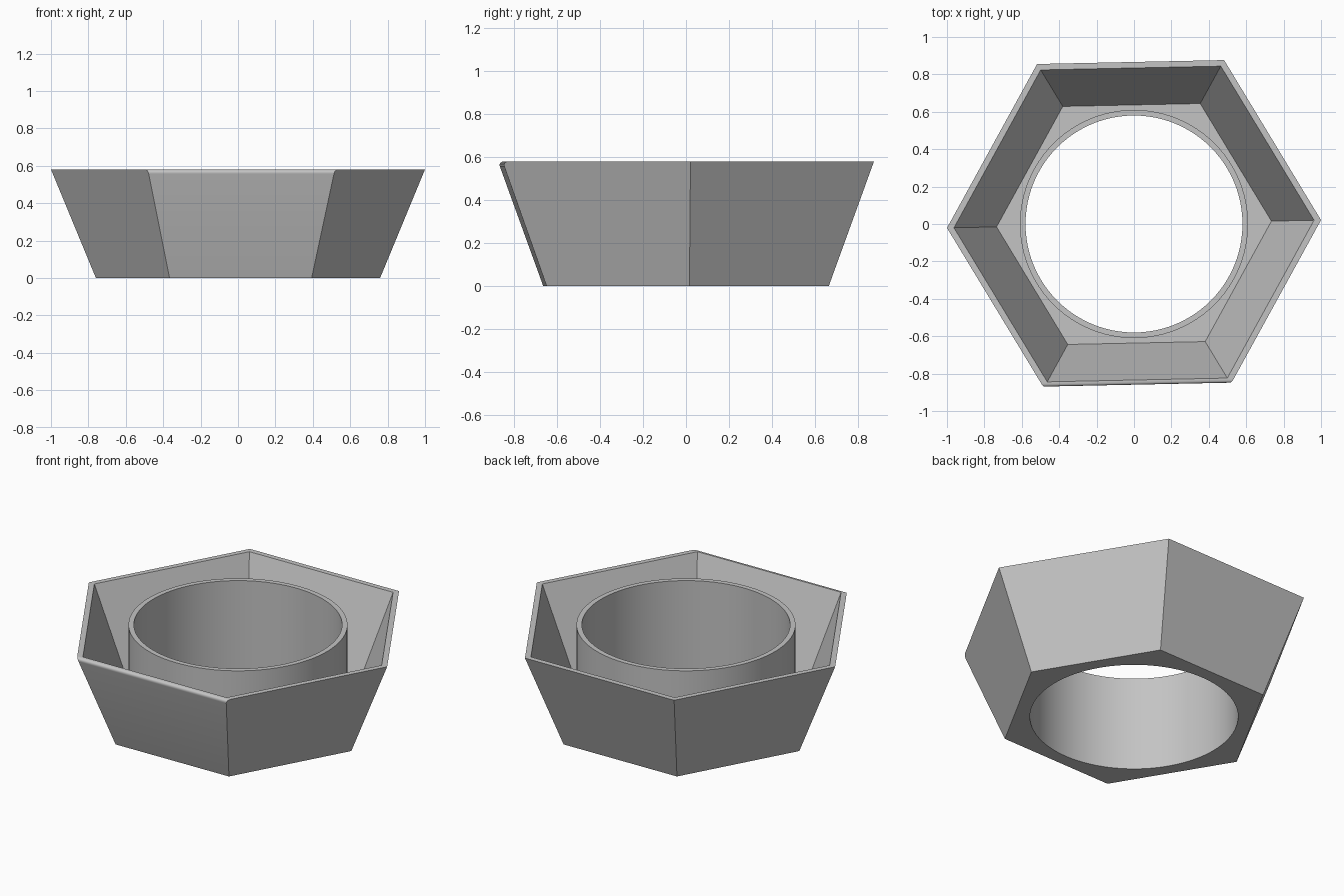
import bpy, bmesh, math

default = bpy.data.objects.get("Cube")
if default:
    bpy.data.objects.remove(default, do_unlink=True)

HEIGHT = 0.58
FLOOR = 0.03
TURN = math.radians(1.2)
OUTER_BASE, OUTER_RIM = 0.76, 1.0
INNER_BASE, INNER_RIM = 0.735, 0.963
TUBE_OUTER, TUBE_INNER = 0.61, 0.58

grey = bpy.data.materials.new("plain grey")
grey.use_nodes = True
colour = (0.55, 0.55, 0.55, 1)
grey.diffuse_color = colour
grey.node_tree.nodes["Principled BSDF"].inputs["Base Color"].default_value = colour


def frustum(name, sides, r_low, r_high, z_low, z_high, turn=0.0, round_front=0.0):
    """Closed solid with regular ends; optionally rounds its front top edge."""
    bm = bmesh.new()
    rings = []
    for r, z in ((r_low, z_low), (r_high, z_high)):
        angles = [turn + math.tau * i / sides for i in range(sides)]
        rings.append([bm.verts.new((r * math.cos(a), r * math.sin(a), z)) for a in angles])
    low, high = rings
    bm.faces.new(low[::-1])
    bm.faces.new(high)
    for i in range(sides):
        j = (i + 1) % sides
        bm.faces.new((low[i], low[j], high[j], high[i]))
    if round_front:
        top_edges = [e for e in bm.edges if all(v in high for v in e.verts)]
        front = min(top_edges, key=lambda e: sum(v.co.y for v in e.verts))
        bmesh.ops.bevel(bm, geom=[front], offset=round_front, offset_type='OFFSET',
                        segments=6, profile=0.5, affect='EDGES')
    bmesh.ops.recalc_face_normals(bm, faces=bm.faces)
    mesh = bpy.data.meshes.new(name)
    bm.to_mesh(mesh)
    bm.free()
    mesh.materials.append(grey)
    obj = bpy.data.objects.new(name, mesh)
    bpy.context.collection.objects.link(obj)
    return obj


def combine(target, tool, operation):
    """Apply a boolean and discard the tool."""
    mod = target.modifiers.new(tool.name, 'BOOLEAN')
    mod.object, mod.operation, mod.solver = tool, operation, 'EXACT'
    bpy.context.view_layer.objects.active = target
    bpy.ops.object.modifier_apply(modifier=mod.name)
    bpy.data.objects.remove(tool, do_unlink=True)


# Flared six-sided bowl with one rounded rim edge
bowl = frustum("hexagonal_bowl", 6, OUTER_BASE, OUTER_RIM, 0, HEIGHT, TURN, round_front=0.025)

# Hollow inside, continued past the rim at the same slope
slope = (INNER_RIM - INNER_BASE) / (HEIGHT - FLOOR)
cavity = frustum("cavity", 6, INNER_BASE, INNER_RIM + slope * 0.1, FLOOR, HEIGHT + 0.1, TURN)
combine(bowl, cavity, 'DIFFERENCE')

# Central tube with an open bore through the floor
tube = frustum("tube", 96, TUBE_OUTER, TUBE_OUTER, FLOOR / 2, HEIGHT)
combine(bowl, tube, 'UNION')
bore = frustum("bore", 96, TUBE_INNER, TUBE_INNER, -0.1, HEIGHT + 0.1)
combine(bowl, bore, 'DIFFERENCE')

# Smooth round walls, crisp corners
bpy.ops.object.select_all(action='DESELECT')
bowl.select_set(True)
bpy.context.view_layer.objects.active = bowl
bpy.ops.object.shade_smooth_by_angle(angle=math.radians(25))
